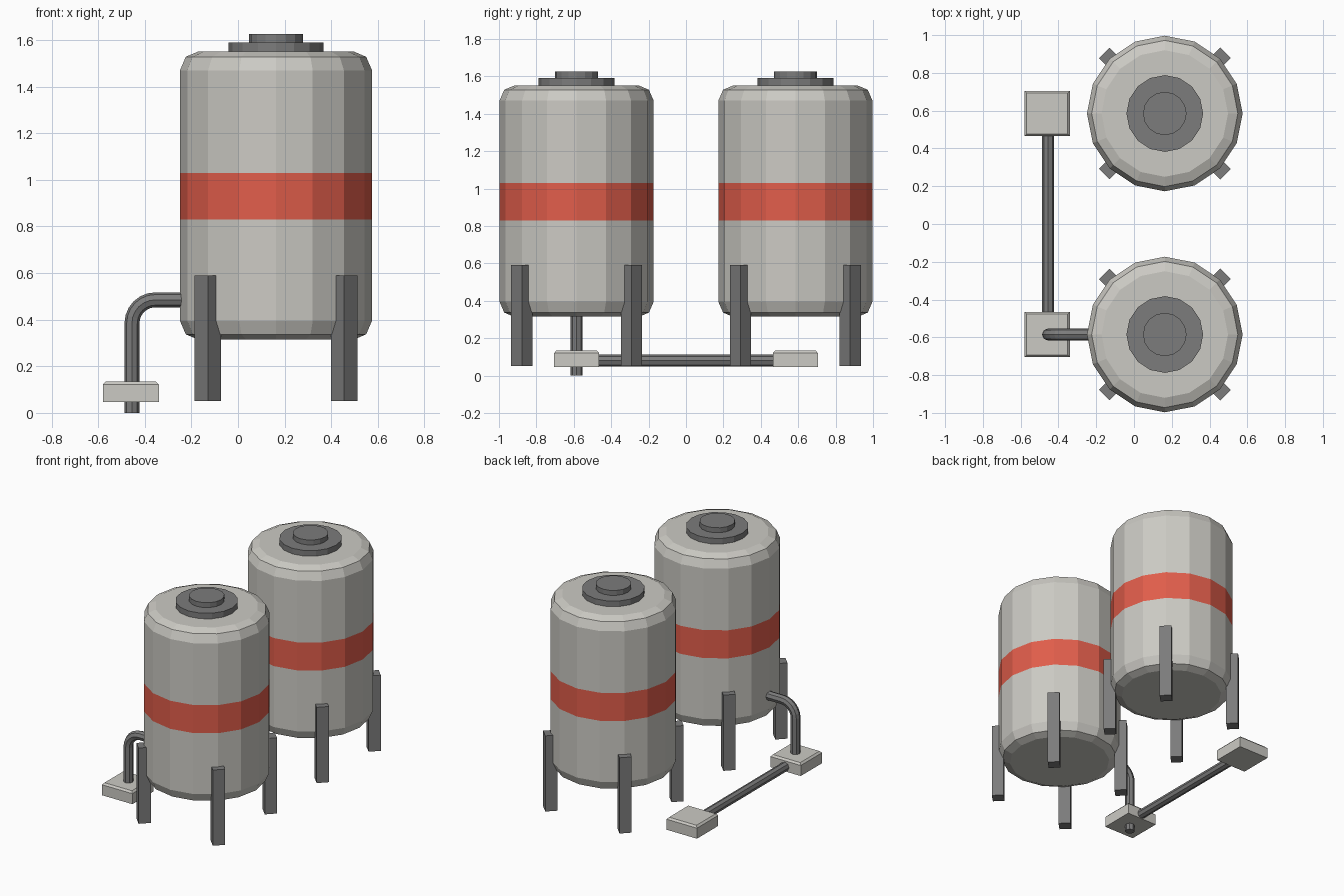
import bpy, bmesh
from math import cos, sin, pi, radians
from mathutils import Matrix

if "Cube" in bpy.data.objects:
    bpy.data.objects.remove(bpy.data.objects["Cube"])


def material(name, rgb):
    m = bpy.data.materials.new(name)
    m.diffuse_color = (*rgb, 1)
    m.use_nodes = True
    m.node_tree.nodes["Principled BSDF"].inputs["Base Color"].default_value = m.diffuse_color
    return m


LIGHT = material("light_grey", (0.60, 0.59, 0.55))
DARK = material("dark_grey", (0.20, 0.20, 0.20))
RED = material("red", (0.75, 0.11, 0.07))


def add_object(name, bm, *mats):
    bmesh.ops.recalc_face_normals(bm, faces=bm.faces[:])
    me = bpy.data.meshes.new(name)
    bm.to_mesh(me)
    bm.free()
    for m in mats:
        me.materials.append(m)
    ob = bpy.data.objects.new(name, me)
    bpy.context.collection.objects.link(ob)
    return ob


def lathe(name, profile, loc, mats, sides=16, red_span=None):
    """Closed solid of revolution from (radius, z) points."""
    bm = bmesh.new()
    rings = [[bm.verts.new((loc[0] + r * cos(2 * pi * i / sides),
                            loc[1] + r * sin(2 * pi * i / sides), z))
              for i in range(sides)] for r, z in profile]
    bm.faces.new(rings[0])
    bm.faces.new(rings[-1])
    for k in range(len(rings) - 1):
        for i in range(sides):
            j = (i + 1) % sides
            f = bm.faces.new((rings[k][i], rings[k][j], rings[k + 1][j], rings[k + 1][i]))
            f.material_index = int(k == red_span)
    return add_object(name, bm, *mats)


def box(name, loc, size, mat, angle=0):
    bm = bmesh.new()
    bmesh.ops.create_cube(bm, size=1, matrix=Matrix.Translation(loc)
                          @ Matrix.Rotation(angle, 4, 'Z') @ Matrix.Diagonal((*size, 1)))
    return add_object(name, bm, mat)


def pipe(name, points, radius):
    cu = bpy.data.curves.new(name, 'CURVE')
    cu.dimensions = '3D'
    cu.bevel_depth = radius
    cu.bevel_resolution = 2
    cu.use_fill_caps = True
    sp = cu.splines.new('POLY')
    sp.points.add(len(points) - 1)
    for p, co in zip(sp.points, points):
        p.co = (*co, 1)
    sp.use_smooth = False
    cu.materials.append(DARK)
    ob = bpy.data.objects.new(name, cu)
    bpy.context.collection.objects.link(ob)
    bpy.ops.object.select_all(action='DESELECT')
    ob.select_set(True)
    bpy.context.view_layer.objects.active = ob
    bpy.ops.object.convert(target='MESH')
    return ob


TX, TY, PX = 0.163, 0.585, -0.455

for side, y in (("front", -TY), ("back", TY)):
    # Tank body with rounded ends and a flush red stripe
    body = [(0.335, 0.315), (0.387, 0.337), (0.412, 0.395), (0.412, 0.83),
            (0.412, 1.03), (0.412, 1.47), (0.387, 1.528), (0.335, 1.55)]
    lathe(side + "_tank", body, (TX, y), (LIGHT, RED), red_span=3)

    # Stepped lid
    lathe(side + "_lid", [(0.203, 1.54), (0.203, 1.59)], (TX, y), (DARK,))
    lathe(side + "_lid_cap", [(0.115, 1.58), (0.115, 1.625)], (TX, y), (DARK,))

    # Four diagonal legs
    for n in range(4):
        a = radians(45 + 90 * n)
        box(f"{side}_leg_{n + 1}", (TX + 0.414 * cos(a), y + 0.414 * sin(a), 0.32),
            (0.08, 0.08, 0.54), DARK, a)

    # Junction box with a slightly chamfered top
    bm = bmesh.new()
    rings = [[bm.verts.new((-0.46 + h * sx, y + h * sy, z))
              for sx, sy in ((-1, -1), (1, -1), (1, 1), (-1, 1))]
             for h, z in ((0.12, 0.046), (0.12, 0.121), (0.108, 0.134))]
    bm.faces.new(rings[0])
    bm.faces.new(rings[2])
    for a, b in zip(rings, rings[1:]):
        for i in range(4):
            j = (i + 1) % 4
            bm.faces.new((a[i], a[j], b[j], b[i]))
    add_object(side + "_junction_box", bm, LIGHT)

# Elbow pipe from the front tank down through its junction box
R = 0.1
bend = [(PX + R - R * cos(t), -TY, 0.385 + R * sin(t))
        for t in (pi / 2 * i / 6 for i in range(7))]
pipe("elbow_pipe", [(PX, -TY, 0)] + bend + [(-0.2, -TY, 0.485)], 0.032)

# Straight pipe joining the two boxes
pipe("connecting_pipe", [(PX, -0.5, 0.08), (PX, 0.5, 0.08)], 0.032)
